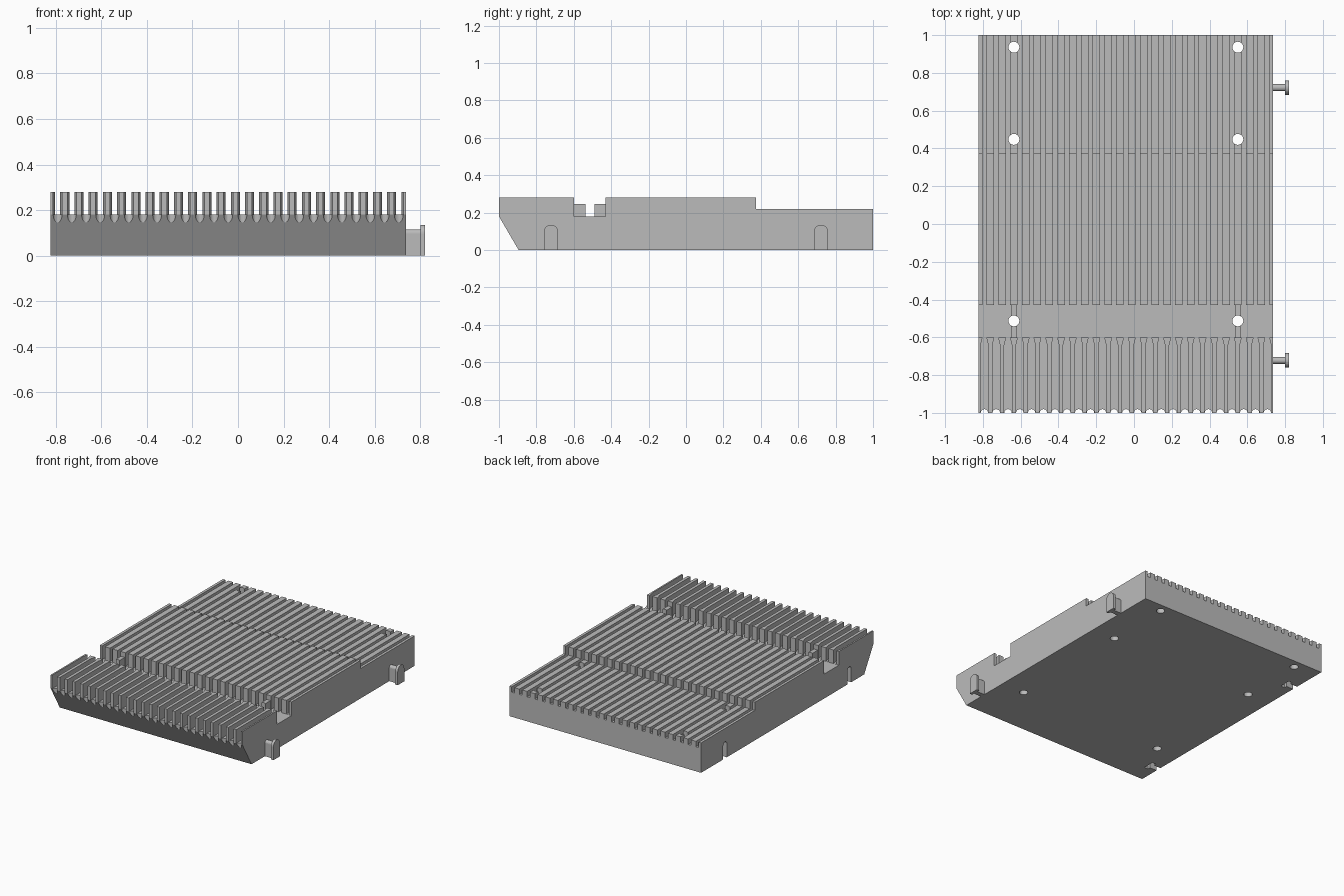
import bpy, bmesh, math

cube = bpy.data.objects.get("Cube")
if cube:
    bpy.data.objects.remove(cube, do_unlink=True)

LEFT, RIGHT = -0.823, 0.737          # side faces of the plate
COUNT = 25                           # grooves across the plate
PITCH = (RIGHT - LEFT) / COUNT
FLOOR = 0.18                         # level of the channel and groove floors
PEG_Y = (-0.722, 0.722)
HOLE_X = (LEFT + 3 * PITCH, LEFT + 22 * PITCH)
HOLE_Y = (-0.513, 0.448, 0.936)

grey = bpy.data.materials.new("plain grey")
grey.use_nodes = True
grey.diffuse_color = (0.5, 0.5, 0.5, 1)
grey.node_tree.nodes["Principled BSDF"].inputs["Base Color"].default_value = (0.5, 0.5, 0.5, 1)


def prisms(name, outlines, axis, low, high):
    """One object made of 2D outlines extruded along x or z."""
    bm = bmesh.new()
    for outline in outlines:
        if axis == "x":
            verts = [bm.verts.new((low, p, q)) for p, q in outline]
            move = (high - low, 0, 0)
        else:
            verts = [bm.verts.new((p, q, low)) for p, q in outline]
            move = (0, 0, high - low)
        face = bm.faces.new(verts)
        grown = bmesh.ops.extrude_face_region(bm, geom=[face], use_keep_orig=True)
        moved = [v for v in grown["geom"] if isinstance(v, bmesh.types.BMVert)]
        bmesh.ops.translate(bm, verts=moved, vec=move)
    bmesh.ops.recalc_face_normals(bm, faces=bm.faces)
    mesh = bpy.data.meshes.new(name)
    bm.to_mesh(mesh)
    bm.free()
    mesh.materials.append(grey)
    obj = bpy.data.objects.new(name, mesh)
    bpy.context.collection.objects.link(obj)
    return obj


def combine(target, tool, operation="DIFFERENCE"):
    mod = target.modifiers.new(tool.name, "BOOLEAN")
    mod.operation, mod.solver, mod.object = operation, "EXACT", tool
    bpy.context.view_layer.objects.active = target
    bpy.ops.object.modifier_apply(modifier=mod.name)
    bpy.data.objects.remove(tool, do_unlink=True)


def circle(x, y, r, n=20):
    return [(x + r * math.cos(2 * math.pi * i / n), y + r * math.sin(2 * math.pi * i / n))
            for i in range(n)]


def arch(y, half, top, bottom=0.0, n=12):
    """Round-topped outline in the yz plane."""
    curve = [(y + half * math.cos(math.pi * i / n), top - half + half * math.sin(math.pi * i / n))
             for i in range(n + 1)]
    return [(y - half, bottom), (y + half, bottom)] + curve


def groove(x):
    """Plan of one groove: wide in front, pinched at the channel."""
    wide, slim = 0.020, 0.0113
    half = [(wide, -1.1), (wide, -0.64), (slim, -0.605), (slim, 1.1)]
    return [(x + w, y) for w, y in half] + [(x - w, y) for w, y in reversed(half)]


# Plate: side profile with sloped nose, cross channel and lower rear step
profile = [(-0.895, 0), (1, 0), (1, 0.22), (0.373, 0.22), (0.373, 0.28), (-0.43, 0.28),
           (-0.43, FLOOR), (-0.6, FLOOR), (-0.6, 0.28), (-1, 0.28), (-1, FLOOR)]
plate = prisms("grooved_plate", [profile], "x", LEFT, RIGHT)

# Lengthwise grooves, and round notches where they meet the nose
centres = [LEFT + (i + 0.5) * PITCH for i in range(COUNT)]
combine(plate, prisms("grooves", [groove(x) for x in centres], "z", FLOOR + 0.0005, 0.4))
combine(plate, prisms("nose_notches", [circle(x, -1, 0.0197) for x in centres], "z", -0.1, FLOOR + 0.004))

# Low ribs bridging the channel at the screw holes
ribs = [[(x - 0.016, -0.604), (x + 0.016, -0.604), (x + 0.016, -0.426), (x - 0.016, -0.426)]
        for x in HOLE_X]
combine(plate, prisms("channel_ribs", ribs, "z", FLOOR - 0.03, 0.245), "UNION")

# Screw holes
holes = [circle(x, y, 0.029) for x in HOLE_X for y in HOLE_Y]
combine(plate, prisms("screw_holes", holes, "z", -0.1, 0.4))

# T-shaped sockets in the right-hand edge, open underneath
combine(plate, prisms("socket_necks", [arch(y, 0.021, 0.122, -0.05) for y in PEG_Y],
                      "x", LEFT - 0.1, LEFT + 0.07))
combine(plate, prisms("socket_heads", [arch(y, 0.042, 0.142, -0.06) for y in PEG_Y],
                      "x", LEFT + 0.058, LEFT + 0.09))

# T-shaped pegs on the opposite edge
for label, y in zip(("front", "rear"), PEG_Y):
    prisms(label + "_peg_neck", [arch(y, 0.018, 0.115)], "x", RIGHT - 0.005, 0.805)
    prisms(label + "_peg_head", [arch(y, 0.038, 0.135)], "x", 0.8, 0.82)
